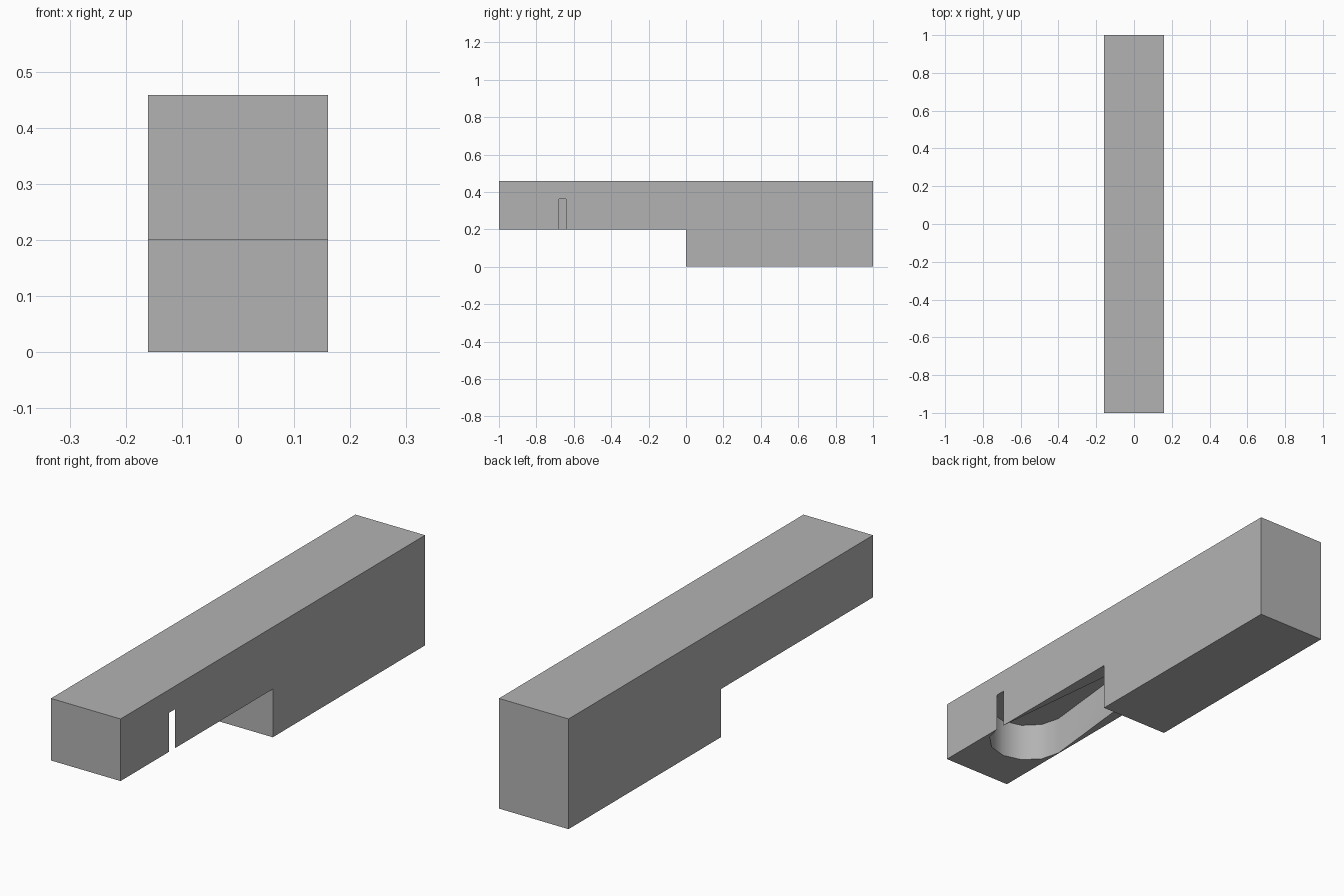
import bpy, bmesh, math

if "Cube" in bpy.data.objects:
    bpy.data.objects.remove(bpy.data.objects["Cube"], do_unlink=True)

grey = bpy.data.materials.new("plain_grey")
grey.use_nodes = True
colour = (0.45, 0.45, 0.45, 1)
grey.diffuse_color = colour
grey.node_tree.nodes["Principled BSDF"].inputs["Base Color"].default_value = colour


def prism(name, outline, direction):
    """Extrude a closed outline along a direction."""
    bm = bmesh.new()
    face = bm.faces.new([bm.verts.new(p) for p in outline])
    result = bmesh.ops.extrude_face_region(bm, geom=[face])
    moved = [g for g in result["geom"] if isinstance(g, bmesh.types.BMVert)]
    bmesh.ops.translate(bm, verts=moved, vec=direction)
    bmesh.ops.recalc_face_normals(bm, faces=bm.faces)
    mesh = bpy.data.meshes.new(name)
    bm.to_mesh(mesh)
    bm.free()
    mesh.materials.append(grey)
    obj = bpy.data.objects.new(name, mesh)
    bpy.context.collection.objects.link(obj)
    return obj


# Stepped bar: thin front half, deep back half
half_width, step, top = 0.16, 0.2, 0.458
side = [(-1, step), (0, step), (0, 0), (1, 0), (1, top), (-1, top)]
body = prism("stepped_bar", [(-half_width, y, z) for y, z in side],
             (2 * half_width, 0, 0))

# Pocket: round front end tapering backwards; it just breaks through the left side
cx, cy, radius, floor, roof = 0.003, -0.669, 0.16, 0.1, 0.362
outline = []
for i in range(7):
    a = math.pi + math.pi * i / 6
    outline.append((cx + radius * math.cos(a), cy + radius * math.sin(a), step - floor))
outline += [(cx + s * 0.045, 0.4, step - floor) for s in (1, -1)]
# Start the cutter at the underside so the deep half keeps its full front face
outline = [(x, y, step) for x, y, z in outline]
cutter = prism("pocket_cutter", outline, (0, 0, roof - step))

# Extend the mouth of the pocket below the thin half only
slope = (radius - 0.045) / (0.4 - cy)
mouth_half = radius - slope * (0 - cy)
mouth = [(x, y, step - floor) for x, y, z in outline[:7]]
mouth += [(cx + s * mouth_half, 0, step - floor) for s in (1, -1)]
mouth_cutter = prism("mouth_cutter", mouth, (0, 0, floor + 0.05))

bpy.context.view_layer.objects.active = body
body.select_set(True)
for tool in (cutter, mouth_cutter):
    mod = body.modifiers.new(tool.name, "BOOLEAN")
    mod.operation = "DIFFERENCE"
    mod.solver = "EXACT"
    mod.object = tool
    bpy.ops.object.modifier_apply(modifier=mod.name)
    bpy.data.objects.remove(tool, do_unlink=True)

# Smooth the round pocket wall, keep the block edges sharp
bpy.ops.object.shade_smooth_by_angle(angle=math.radians(35))
